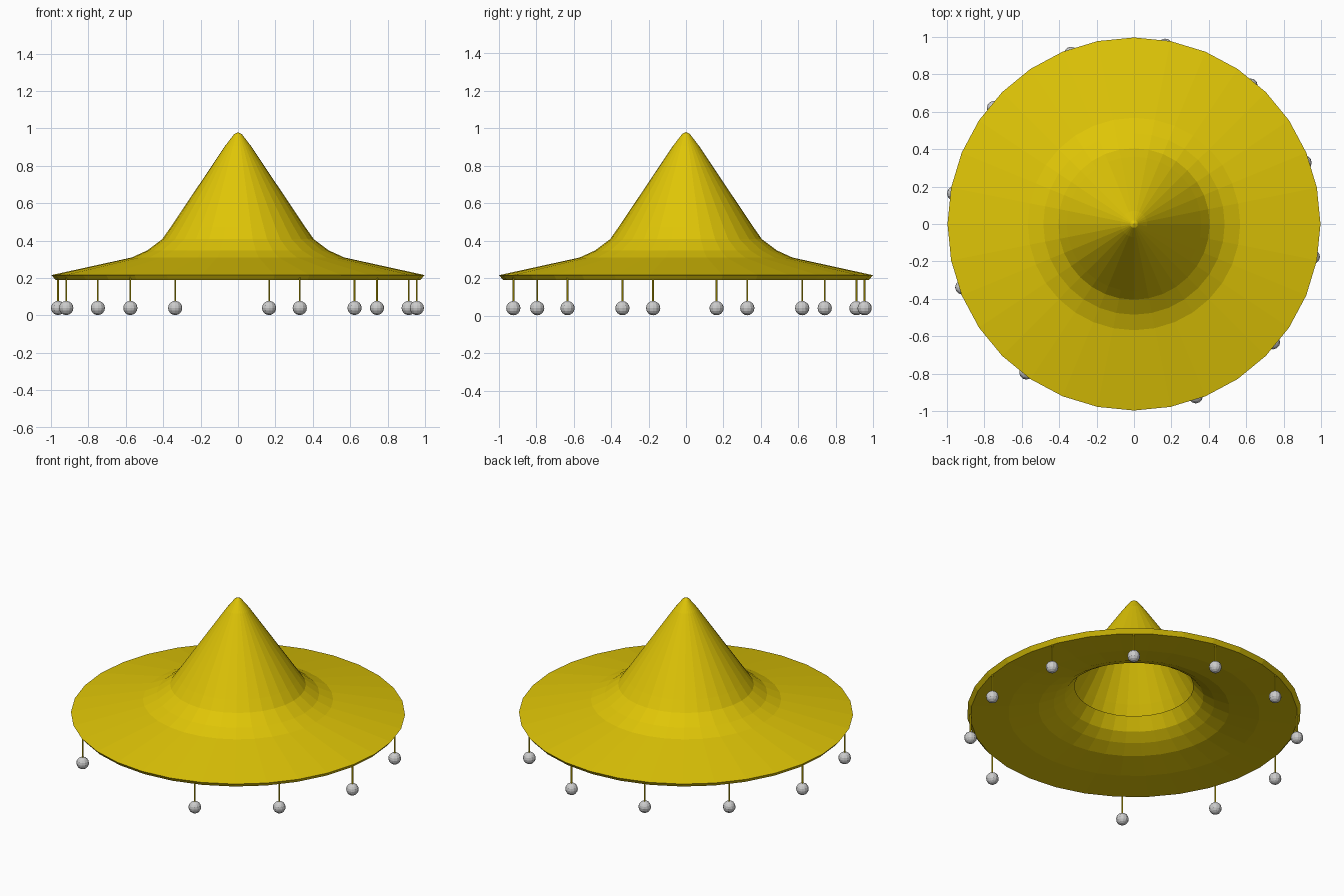
import bpy, bmesh
from math import sin, cos, pi, radians

if "Cube" in bpy.data.objects:
    bpy.data.objects.remove(bpy.data.objects["Cube"])

SIDES = 32


def paint(name, color):
    mat = bpy.data.materials.new(name)
    mat.diffuse_color = color
    mat.use_nodes = True
    mat.node_tree.nodes["Principled BSDF"].inputs["Base Color"].default_value = mat.diffuse_color
    return mat


yellow = paint("yellow_felt", (0.74, 0.56, 0.002, 1))


def finish(name, bm, mat=None):
    mesh = bpy.data.meshes.new(name)
    bm.to_mesh(mesh)
    bm.free()
    obj = bpy.data.objects.new(name, mesh)
    bpy.context.collection.objects.link(obj)
    if mat:
        mesh.materials.append(mat)
    return obj


def lathe(name, profile, mat):
    """Turn an (r, z) profile, listed from the tip, around z."""
    bm = bmesh.new()
    rings = []
    for r, z in profile:
        n = SIDES if r > 0 else 1
        rings.append([bm.verts.new((r * cos(2 * pi * i / SIDES), r * sin(2 * pi * i / SIDES), z))
                      for i in range(n)])
    for a, b in zip(rings, rings[1:]):
        for i in range(SIDES):
            j = (i + 1) % SIDES
            if len(a) == 1:
                bm.faces.new((a[0], b[i], b[j]))
            else:
                bm.faces.new((a[i], b[i], b[j], a[j]))
    return finish(name, bm, mat)


# Crown, flare, brim, rim and the underside, which ends open inside the crown
lathe("hat", [(0, 0.98), (0.02, 0.97), (0.07, 0.905), (0.36, 0.472), (0.405, 0.408),
              (0.485, 0.348), (0.568, 0.31), (0.997, 0.216), (0.976, 0.19),
              (0.75, 0.205), (0.57, 0.238), (0.48, 0.275), (0.415, 0.316), (0.355, 0.39)], yellow)

# Hanging corks: every 30 degrees, with one displaced and one left out
angles = [-70 + 30 * i for i in range(10)] + [-126]
for k, deg in enumerate(angles, 1):
    x, y = 0.974 * cos(radians(deg)) - 0.003, 0.974 * sin(radians(deg)) - 0.006

    bm = bmesh.new()
    bmesh.ops.create_uvsphere(bm, u_segments=12, v_segments=8, radius=0.038)
    ball = finish(f"ball_{k}", bm)
    ball.location = (x, y, 0.04)

    bm = bmesh.new()
    bmesh.ops.create_cone(bm, cap_ends=True, segments=6, radius1=0.005, radius2=0.005, depth=0.14)
    string = finish(f"string_{k}", bm, yellow)
    string.location = (x, y, 0.138)
